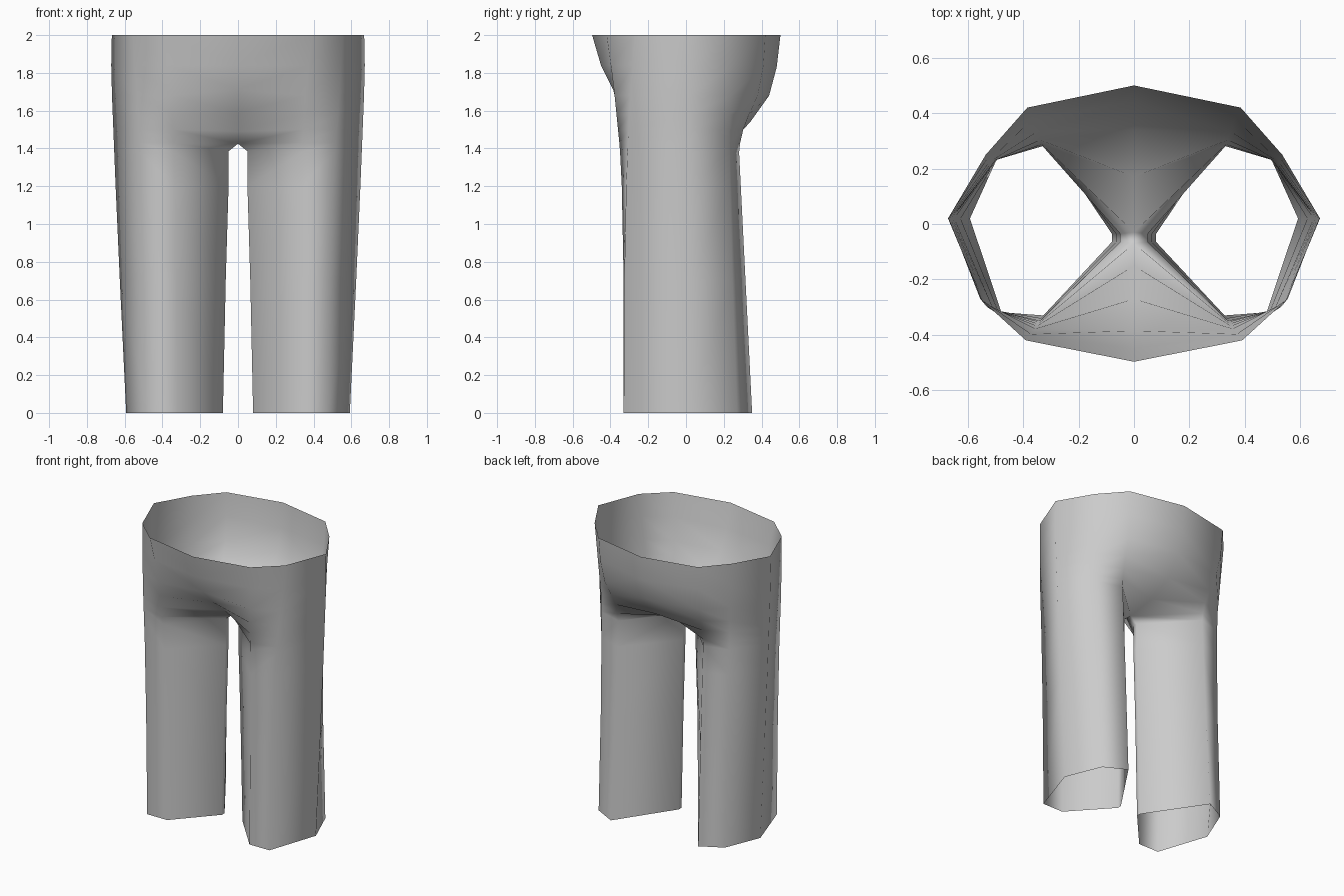
import bpy, bmesh

if "Cube" in bpy.data.objects:
    bpy.data.objects.remove(bpy.data.objects["Cube"])

# Shared heights of the loops around each trouser leg
ROWS = [0, .7, 1.2, 1.38, 1.43, 1.5, 1.58, 1.68, 1.84, 2]

# Lengthwise seams (x, y, z), ordered front to back around the right leg
front_in = [(.32, -.33, 0), (.33, -.33, 1), (.34, -.35, 1.4), (.36, -.385, 1.75), (.39, -.42, 2)]
front_out = [(.475, -.33, 0), (.49, -.325, 1), (.53, -.3, 1.6), (.555, -.27, 2)]
outer = [(.592, .02, 0), (.64, .02, 1), (.672, .02, 1.8), (.668, .02, 2)]
back_out = [(.49, .27, 0), (.49, .235, 1), (.5, .23, 1.5), (.535, .25, 2)]
back_in = [(.34, .35, 0), (.33, .3, 1), (.33, .28, 1.4), (.34, .31, 1.53),
           (.365, .38, 1.68), (.38, .41, 1.84), (.385, .42, 2)]

# Inner leg seam, which reaches the centre line at the crotch and then rises
inner = [(.08, 0), (.065, .7), (.05, 1.2), (.05, 1.385)]
front_rise = [(-.07, 1.425), (-.15, 1.49), (-.27, 1.59), (-.385, 1.71), (-.45, 1.84), (-.497, 2)]
back_rise = [(-.03, 1.425), (.17, 1.46), (.34, 1.54), (.44, 1.68), (.48, 1.83), (.5, 2)]


def sample(seam):
    """Resample a seam at the shared heights."""
    pts = []
    for z in ROWS:
        for a, b in zip(seam, seam[1:]):
            if a[2] <= z <= b[2]:
                t = (z - a[2]) / (b[2] - a[2])
                pts.append((a[0] + t * (b[0] - a[0]), a[1] + t * (b[1] - a[1]), z))
                break
    return pts


def centre(y, rise):
    return [(x, y, z) for x, z in inner] + [(0, cy, z) for cy, z in rise]


columns = [centre(-.065, front_rise)]
columns += [sample(s) for s in (front_in, front_out, outer, back_out, back_in)]
columns += [centre(-.035, back_rise)]

# Right half of the shell: open strip, closed on the inner leg up to the crotch
bm = bmesh.new()
grid = [[bm.verts.new(p) for p in col] for col in columns]


def strip(a, b, count):
    for i in range(count):
        bm.faces.new((a[i], b[i], b[i + 1], a[i + 1]))


for a, b in zip(grid, grid[1:]):
    strip(a, b, len(ROWS) - 1)
strip(grid[-1], grid[0], len(inner))

# Left half
dup = bmesh.ops.duplicate(bm, geom=bm.verts[:] + bm.edges[:] + bm.faces[:])["geom"]
for v in dup:
    if isinstance(v, bmesh.types.BMVert):
        v.co.x *= -1
bmesh.ops.reverse_faces(bm, faces=[f for f in dup if isinstance(f, bmesh.types.BMFace)])
bmesh.ops.remove_doubles(bm, verts=bm.verts[:], dist=.001)

mesh = bpy.data.meshes.new("trousers")
bm.to_mesh(mesh)
bm.free()
trousers = bpy.data.objects.new("trousers", mesh)
bpy.context.collection.objects.link(trousers)
for p in mesh.polygons:
    p.use_smooth = True
